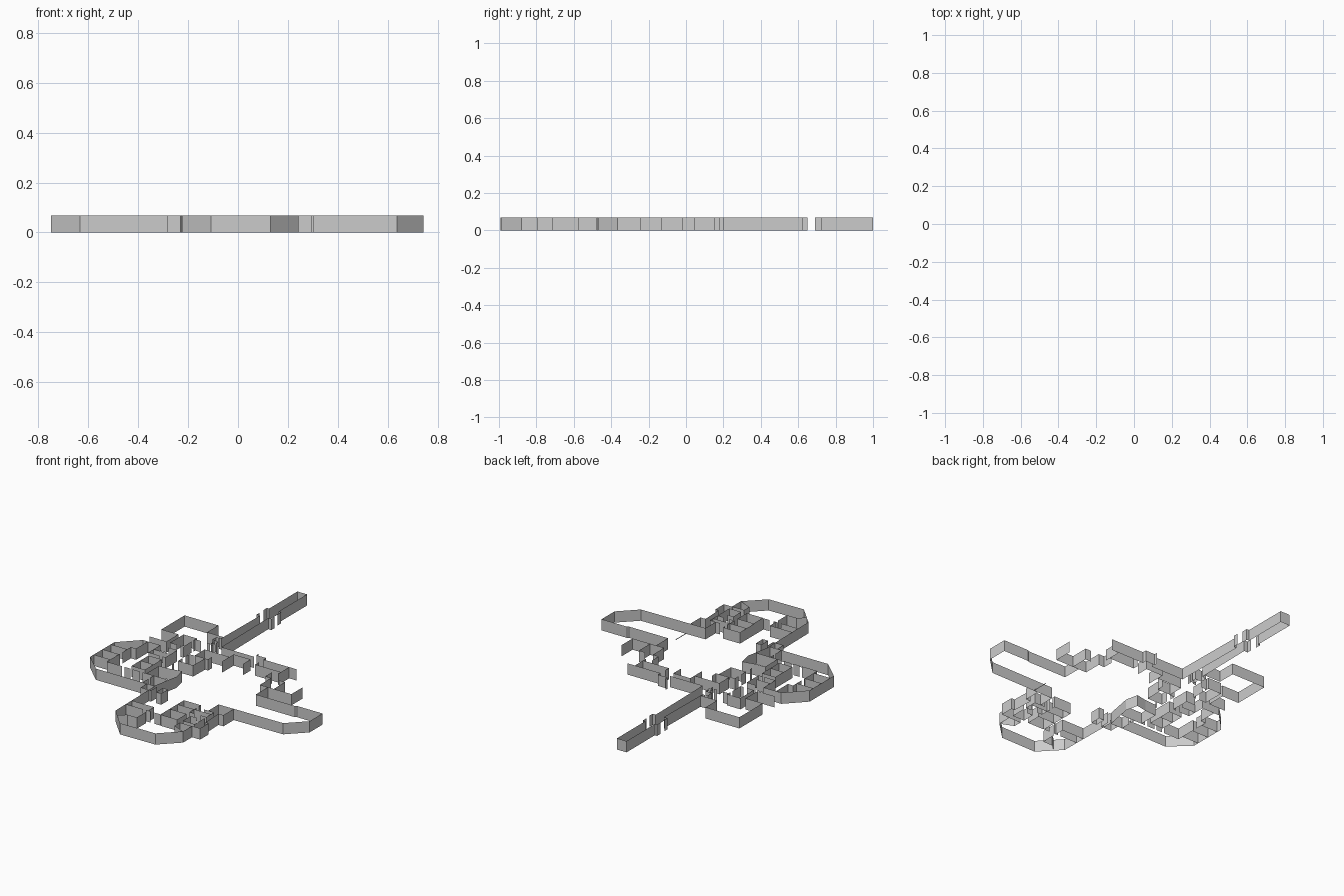
import bpy

H = 0.069


def walls(name, *paths, h=H):
    """Thin upright wall sheets following plan polylines."""
    verts, faces = [], []
    for path in paths:
        for i, (x, y) in enumerate(path):
            verts += [(x, y, 0), (x, y, h)]
            if i:
                n = len(verts)
                faces.append((n - 4, n - 2, n - 1, n - 3))
    me = bpy.data.meshes.new(name)
    me.from_pydata(verts, [], faces)
    ob = bpy.data.objects.new(name, me)
    bpy.context.collection.objects.link(ob)
    return ob


def rect(x0, y0, x1, y1):
    return [(x0, y0), (x1, y0), (x1, y1), (x0, y1), (x0, y0)]


def hor(y, *spans):
    return [[(a, y), (b, y)] for a, b in spans]


def ver(x, *spans):
    return [[(x, a), (x, b)] for a, b in spans]


# North corridor with the doorway niche
walls("corridor_end", [(-.31, .69), (-.31, .725), (-.295, .725), (-.295, 1),
                       (-.23, 1), (-.23, .725), (-.213, .725), (-.213, .69)])
walls("corridor_left_wall", [(-.307, .65), (-.307, .62), (-.283, .62), (-.288, .27)])
walls("corridor_right_wall", [(-.207, .65), (-.207, .62), (-.228, .62),
                              (-.222, .155), (.0, .155)])

# North-west room and the small lobby beside the corridor
walls("northwest_room", [(-.288, .27), (-.4, .27), (-.4, .38), (-.63, .38),
                         (-.63, .155), (-.515, .155), (-.515, .04), (-.63, .04)])
walls("northwest_closet", [(-.445, .04), (-.49, .04), (-.49, .17), (-.4, .17), (-.4, .14)],
      [(-.4, .12), (-.4, .04), (-.42, .04)])
walls("lobby", [(-.288, .27), (-.288, .25), (-.305, .25)],
      [(-.305, .245), (-.32, .245), (-.32, .205), (-.275, .205), (-.275, .18)],
      [(-.298, .195), (-.298, .165), (-.27, .165)],
      [(-.28, .155), (-.28, .135)],
      *hor(.155, (-.4, -.36), (-.32, -.3)))

# North side of the central court
walls("court_north_rooms",
      [(-.19, .02), (-.19, -.02), (-.28, -.02), (-.28, .075), (-.11, .075)],
      [(-.11, 0), (-.11, .115), (.005, .115), (.005, .04)],
      [(0, .2), (0, .18), (.065, .18), (.065, .155), (.29, .155)],
      [(.24, .155), (.24, .045)],
      [(.065, .11), (.065, .075), (.24, .075)])

# East wing
walls("east_wing", [(.2, .045), (.2, -.02), (.24, -.02), (.24, -.13), (.295, -.13),
                    (.295, -.247), (.56, -.247), (.57, -.24), (.743, -.24),
                    (.743, -.365), (.637, -.47), (.2, -.475)])
walls("east_rooms", [(.295, -.13), (.455, -.13), (.455, -.02)],
      [(.295, -.02), (.335, -.02), (.335, -.13)])
walls("east_threshold", [(.33, -.37), (.33, -.47)], h=.005)

# West wing: chamfered outer wall, side bays and inner rooms
walls("west_outer_wall", [(-.515, -.02), (-.635, -.02), (-.748, -.135), (-.748, -.37),
                          (-.632, -.48), (-.235, -.48)])
walls("west_bays", [(-.6, -.02), (-.6, -.135), (-.635, -.135), (-.635, -.215)],
      *[hor(y, (-.748, -.635))[0] for y in (-.17, -.25, -.335)],
      *ver(-.635, (-.24, -.37)))
walls("west_inner_rooms",
      [(-.46, -.02), (-.4, -.02), (-.4, -.135), (-.42, -.135)],
      [(-.515, -.02), (-.515, -.135), (-.44, -.135)],
      *hor(-.085, (-.515, -.42)),
      rect(-.49, -.335, -.4, -.17), *hor(-.25, (-.49, -.4)))
walls("west_passage", *hor(-.37, (-.635, -.53), (-.515, -.475), (-.46, -.41),
                           (-.39, -.22)),
      *ver(-.315, (-.37, -.405), (-.42, -.48), (-.175, -.19)))
walls("west_court_room",
      [(-.28, -.025), (-.315, -.025), (-.315, -.06)],
      [(-.315, -.09), (-.315, -.133), (-.213, -.133), (-.21, -.02)])
walls("slanted_room", [(-.365, -.37), (-.365, -.25), (-.29, -.245), (-.22, -.232),
                       (-.203, -.31), (-.235, -.48)])

# South wing
walls("south_outer_wall", [(-.23, -.48), (-.225, -.87), (-.108, -.993), (.13, -.99),
                           (.242, -.88), (.242, -.793), (.297, -.793), (.297, -.71),
                           (.275, -.71), (.27, -.575), (.303, -.575), (.303, -.475)])
walls("south_entry_boxes", rect(-.18, -.54, -.145, -.475),
      [(-.285, -.48), (-.285, -.54), (-.215, -.54), (-.215, -.48)])
walls("southwest_room", [(-.225, -.71), (-.075, -.71), (-.075, -.77)],
      [(-.075, -.79), (-.075, -.877), (-.14, -.877), (-.183, -.915)],
      *hor(-.768, (-.225, -.11), (-.09, -.06), (-.03, .01)))
walls("south_inner_rooms",
      [(.01, -.77), (.01, -.54), (.125, -.54), (.125, -.56)],
      [(.125, -.58), (.125, -.65), (.16, -.65)],
      *hor(-.605, (.01, .24)),
      rect(.015, -.77, .125, -.68))
walls("southeast_rooms",
      [(.2, -.475), (.2, -.575), (.17, -.575)],
      [(.2, -.575), (.24, -.575), (.24, -.65), (.2, -.65)],
      [(.2, -.69), (.16, -.69), (.16, -.765), (.24, -.765), (.24, -.67)],
      [(.24, -.795), (.16, -.795), (.16, -.845), (.242, -.88)])
